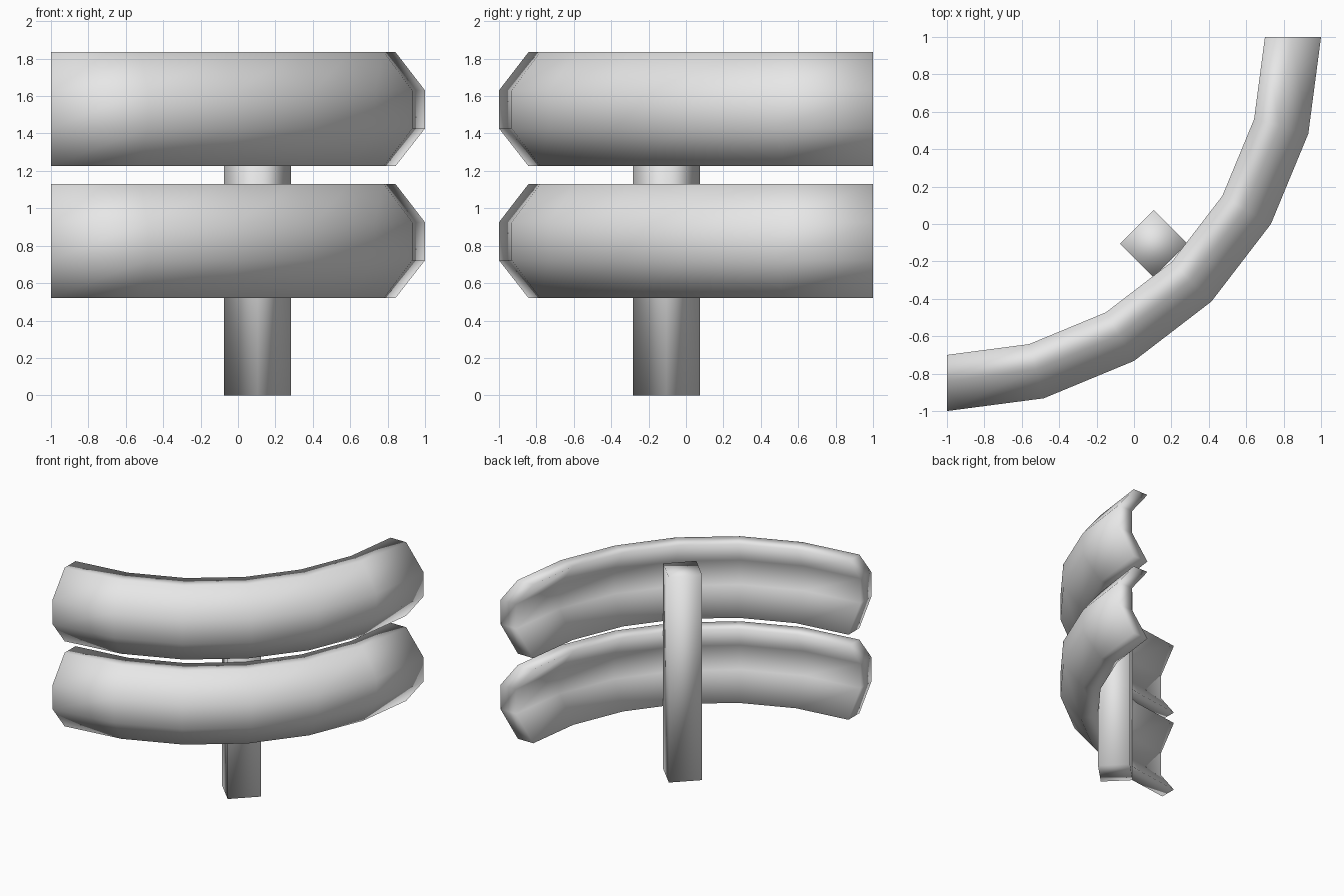
import bpy, bmesh, math
from mathutils import Matrix, Vector

cube = bpy.data.objects.get("Cube")
if cube:
    bpy.data.objects.remove(cube, do_unlink=True)

grey = bpy.data.materials.new("plain_grey")
grey.use_nodes = True
colour = (0.8, 0.8, 0.8, 1)
grey.diffuse_color = colour
grey.node_tree.nodes["Principled BSDF"].inputs["Base Color"].default_value = colour


def finish(bm, name):
    """Turn a bmesh into a smooth shaded grey object."""
    bmesh.ops.recalc_face_normals(bm, faces=bm.faces)
    for face in bm.faces:
        face.smooth = True
    mesh = bpy.data.meshes.new(name)
    bm.to_mesh(mesh)
    bm.free()
    mesh.materials.append(grey)
    obj = bpy.data.objects.new(name, mesh)
    bpy.context.collection.objects.link(obj)
    return obj


# Rail cross-section: (radius, height), a thick bent plate bulging outward
OUTER = [(1.842, 0), (2.0, 0.202), (2.0, 0.405), (1.842, 0.61)]
INNER = [(1.858, 0.405), (1.858, 0.202)]
SECTION = OUTER + [(1.7, 0.61)] + INNER + [(1.7, 0)]
CENTRE = Vector((-1, 1, 0))
SEGMENTS = 6


def rail(name, base):
    """Sweep the section through a quarter turn, with capped ends."""
    bm = bmesh.new()
    rings = []
    for i in range(SEGMENTS + 1):
        a = math.radians(90) * i / SEGMENTS
        out = Vector((math.sin(a), -math.cos(a), 0))
        rings.append([bm.verts.new(CENTRE + out * r + Vector((0, 0, base + z)))
                      for r, z in SECTION])
    n = len(SECTION)
    for r0, r1 in zip(rings, rings[1:]):
        for j in range(n):
            k = (j + 1) % n
            bm.faces.new((r0[j], r0[k], r1[k], r1[j]))
    # End caps made of three quads that follow the bend
    for ring in (rings[0], rings[-1]):
        for j in range(3):
            bm.faces.new((ring[j], ring[j + 1], ring[n - 2 - j], ring[n - 1 - j]))
    return finish(bm, name)


rail("lower_rail", 0.52)
rail("upper_rail", 1.225)

# Square post standing diagonally behind the rails
HEIGHT, SIDE = 1.70, 0.254
bm = bmesh.new()
bmesh.ops.create_cube(bm, size=1, matrix=Matrix.Translation((0.105, -0.105, HEIGHT / 2))
                      @ Matrix.Rotation(math.radians(45), 4, 'Z')
                      @ Matrix.Diagonal((SIDE, SIDE, HEIGHT, 1)))
finish(bm, "post")
